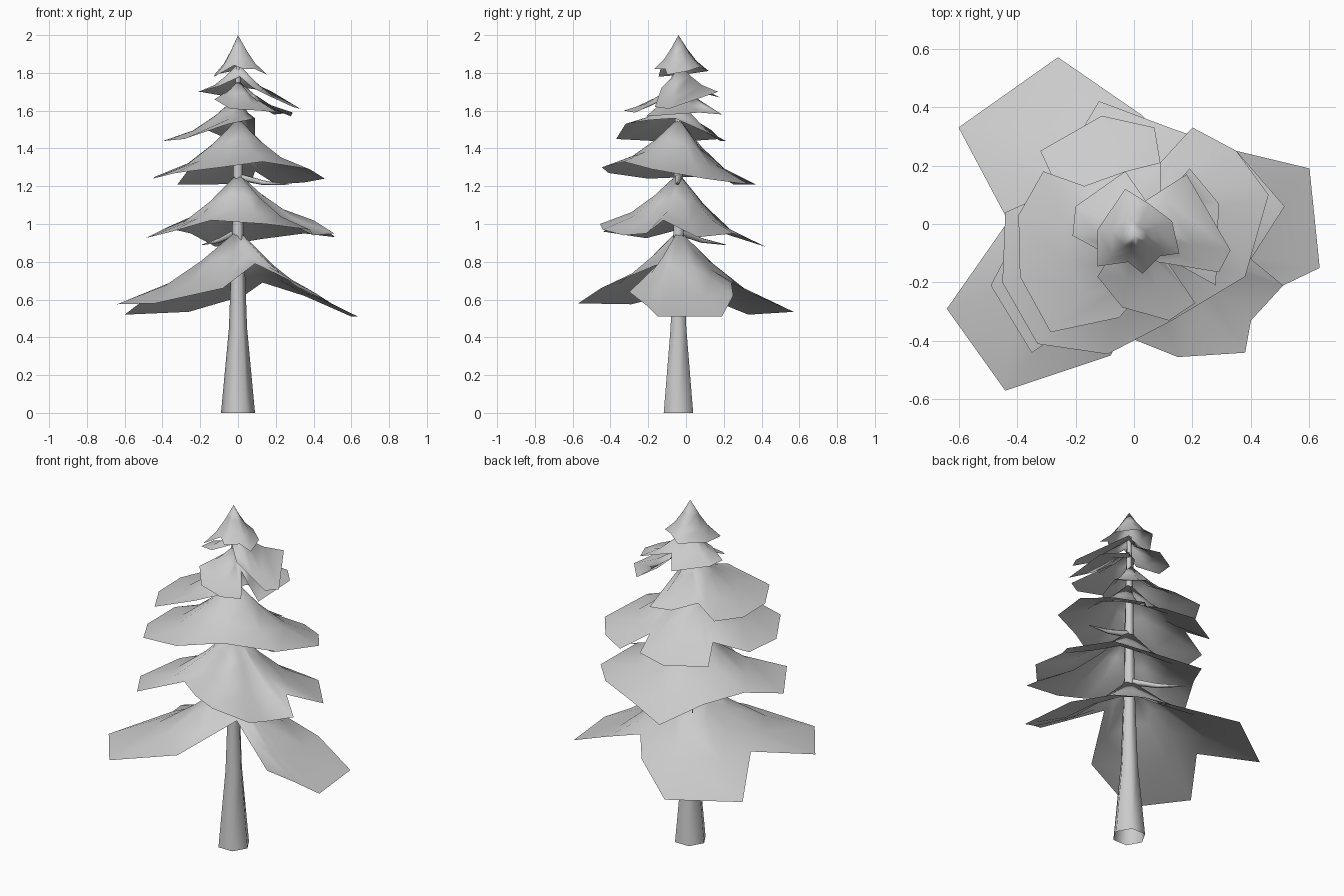
import bpy
import bmesh
import math
from mathutils import Vector

if "Cube" in bpy.data.objects:
    bpy.data.objects.remove(bpy.data.objects["Cube"], do_unlink=True)

AXIS = Vector((0, -.04, 0))          # trunk centre line

grey = bpy.data.materials.new("plain_grey")
grey.use_nodes = True
colour = (.6, .6, .6, 1)
grey.diffuse_color = colour
grey.node_tree.nodes["Principled BSDF"].inputs["Base Color"].default_value = colour


def finish(name, bm):
    """Turn a bmesh into a smooth-shaded, grey object."""
    mesh = bpy.data.meshes.new(name)
    bm.to_mesh(mesh)
    bm.free()
    mesh.materials.append(grey)
    obj = bpy.data.objects.new(name, mesh)
    bpy.context.collection.objects.link(obj)
    bpy.ops.object.select_all(action="DESELECT")
    bpy.context.view_layer.objects.active = obj
    obj.select_set(True)
    bpy.ops.object.shade_smooth()


def foliage(name, apex_z, outline, droop=1.6):
    """A thin sheet hung from the trunk, sagging out to a jagged outline."""
    bm = bmesh.new()
    apex = bm.verts.new(AXIS + Vector((0, 0, apex_z)))
    rings = []
    for t in (.3, .6, 1):
        ring = []
        for x, y, z in outline:
            point = AXIS.lerp(Vector((x, y, 0)), t)
            point.z = z + (apex_z - z) * (1 - t) ** droop
            ring.append(bm.verts.new(point))
        rings.append(ring)
    count = len(outline)
    for i in range(count):
        j = (i + 1) % count
        bm.faces.new((apex, rings[0][i], rings[0][j]))
        for inner, outer in zip(rings, rings[1:]):
            bm.faces.new((inner[i], outer[i], outer[j], inner[j]))
    # Outlines run in either sense, so make every sheet face upward
    bm.normal_update()
    if sum(face.normal.z for face in bm.faces) < 0:
        bmesh.ops.reverse_faces(bm, faces=bm.faces)
    finish(name, bm)


def tapered_tube(name, path, sides):
    """An open-ended tube through (point, radius) stations."""
    bm = bmesh.new()
    direction = (path[-1][0] - path[0][0]).normalized()
    turn = direction.to_track_quat("Z", "Y")
    rings = []
    for point, radius in path:
        ring = []
        for i in range(sides):
            a = math.tau * i / sides
            offset = Vector((math.cos(a), math.sin(a), 0)) * radius
            ring.append(bm.verts.new(point + turn @ offset))
        rings.append(ring)
    for low, high in zip(rings, rings[1:]):
        for i in range(sides):
            j = (i + 1) % sides
            bm.faces.new((low[i], low[j], high[j], high[i]))
    finish(name, bm)


# Trunk, narrowing quickly above the base
profile = [(0, .09), (.45, .048), (.9, .032), (1.4, .024), (1.85, .012)]
tapered_tube("trunk", [(AXIS + Vector((0, 0, z)), r) for z, r in profile], 6)

# Two bare twigs between the foliage tiers
for name, start_z, tip in (("lower_twig", .96, (-.19, .21, .89)),
                           ("upper_twig", 1.25, (.27, -.05, 1.21))):
    start, end = AXIS + Vector((0, 0, start_z)), Vector(tip)
    middle = start.lerp(end, .5) - Vector((0, 0, .012))
    tapered_tube(name, [(start, .02), (middle, .013), (end, .002)], 5)

# Lowest tier: three broad boughs with notches between them
foliage("foliage_lowest", .97, [
    (.09, -.14, .79), (.40, -.30, .64), (.51, -.21, .57), (.635, -.15, .51),
    (.60, .19, .51), (.35, .25, .62), (.13, .24, .69), (.03, .37, .62),
    (-.26, .57, .535), (-.60, .33, .52), (-.43, .01, .65),
    (-.64, -.29, .575), (-.44, -.57, .58), (-.08, -.45, .66)], 1.5)

# Second tier
foliage("foliage_low", 1.27, [
    (.515, .06, .93), (.40, -.12, 1.02), (.51, -.21, .95), (.40, -.33, .94),
    (.38, -.44, .97), (.15, -.455, 1.0), (0, -.395, 1.01),
    (-.14, -.30, 1.02), (-.35, -.44, .96), (-.49, -.21, .925),
    (-.38, 0, .98), (-.25, .20, .95), (-.12, .42, .88), (.12, .33, .92),
    (.35, .25, .95)])

# Third tier
foliage("foliage_middle", 1.56, [
    (.46, .10, 1.24), (.38, -.18, 1.29), (.13, -.33, 1.33),
    (-.09, -.445, 1.30), (-.33, -.41, 1.27), (-.45, -.20, 1.24),
    (-.44, .04, 1.25), (-.26, .12, 1.29), (-.32, .25, 1.21),
    (-.11, .37, 1.21), (.07, .33, 1.22), (.09, .21, 1.28),
    (.20, .33, 1.21), (.35, .25, 1.22)])

# Fourth tier, hanging mostly to one side
foliage("foliage_high", 1.68, [
    (.09, -.06, 1.56), (.05, -.20, 1.55), (-.05, -.32, 1.53),
    (-.285, -.37, 1.45), (-.39, -.18, 1.44), (-.395, .03, 1.44),
    (-.31, .18, 1.45), (-.17, .13, 1.50), (-.03, .18, 1.44),
    (.09, .21, 1.44)])

# Fifth tier, hanging to the opposite side
foliage("foliage_upper", 1.76, [
    (.28, -.21, 1.57), (.10, -.11, 1.66), (.21, -.27, 1.59),
    (.12, -.33, 1.60), (-.04, -.285, 1.61), (-.125, -.18, 1.66),
    (-.03, -.03, 1.72), (.07, .05, 1.67), (.19, .19, 1.58), (.29, .07, 1.59)])

# Small ragged tier below the tip, open at the front
foliage("foliage_top", 1.85, [
    (.33, -.09, 1.61), (.29, -.165, 1.62), (.08, -.13, 1.72),
    (.01, -.07, 1.78), (-.10, -.10, 1.73), (-.21, -.04, 1.70),
    (-.20, .06, 1.70), (-.03, .18, 1.67), (.04, .08, 1.72),
    (.18, .17, 1.70)])

# Pointed cap
foliage("foliage_tip", 2, [
    (.155, -.10, 1.79), (.09, -.11, 1.82), (.03, -.17, 1.82),
    (-.02, -.13, 1.84), (-.125, -.145, 1.78), (-.125, -.02, 1.79),
    (-.03, .12, 1.81), (.05, .07, 1.83), (.13, .01, 1.81)], 1.4)
